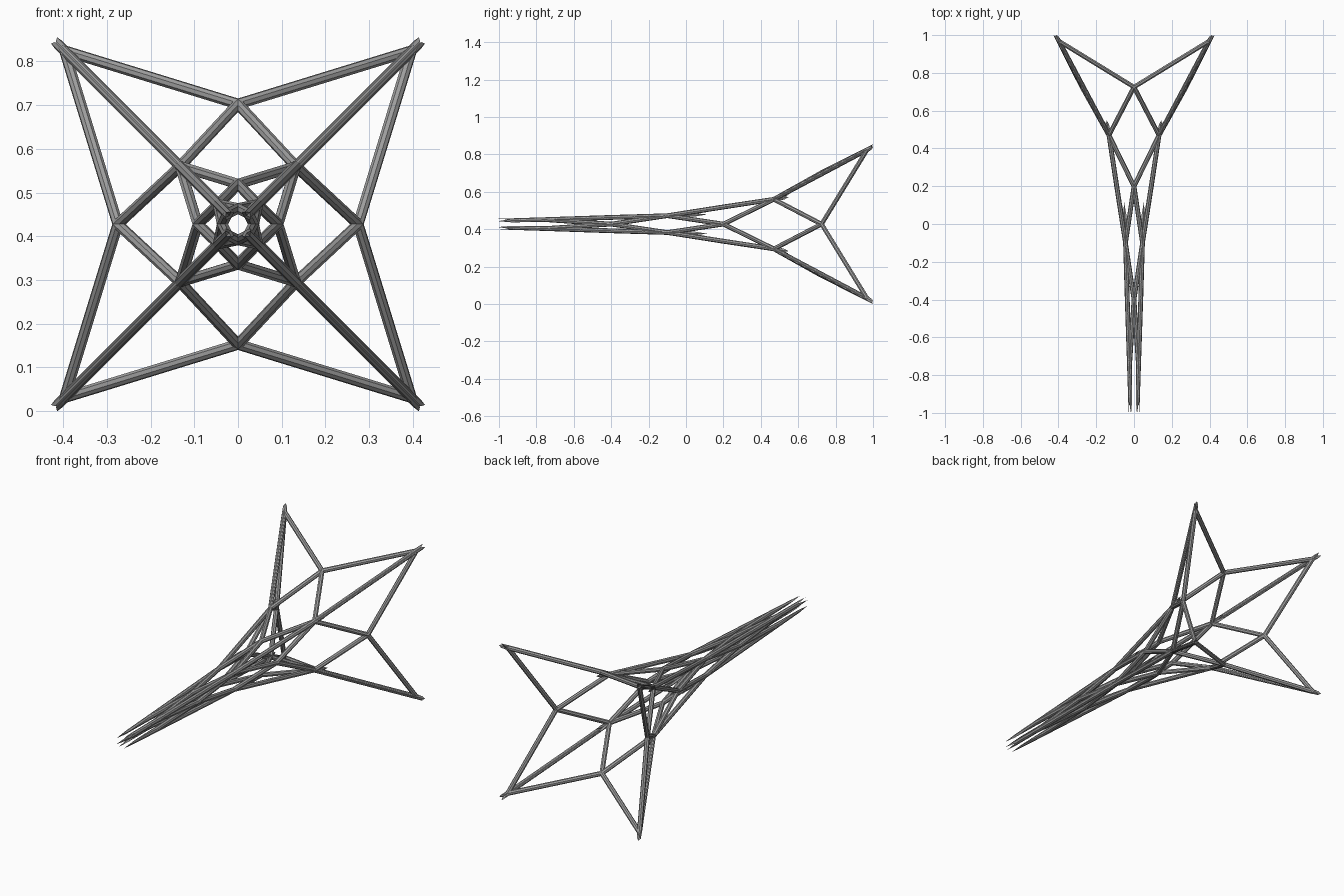
import bpy
import bmesh
from math import cos, sin, pi, sqrt
from mathutils import Vector, Matrix

cube = bpy.data.objects.get("Cube")
if cube:
    bpy.data.objects.remove(cube, do_unlink=True)

RADIUS = 0.0125
SIDES = 8
CENTRE = Vector((0, 0, 0.4275))

metal = bpy.data.materials.new("grey metal")
metal.use_nodes = True
GREY = (0.34, 0.34, 0.34, 1)
metal.diffuse_color = GREY
metal.node_tree.nodes["Principled BSDF"].inputs["Base Color"].default_value = GREY


def mitred_loop(bm, nodes):
    """Sweep a round bar along a closed triangle with sharp mitred corners."""
    normal = (nodes[1] - nodes[0]).cross(nodes[2] - nodes[0]).normalized()
    rings = []
    for i, p in enumerate(nodes):
        to_prev = (nodes[i - 1] - p).normalized()
        to_next = (nodes[(i + 1) % 3] - p).normalized()
        outward = -(to_prev + to_next).normalized()
        sin_half = sqrt((1 - to_prev.dot(to_next)) / 2)
        ring = []
        for k in range(SIDES):
            a = 2 * pi * k / SIDES
            offset = outward * (cos(a) / sin_half) + normal * sin(a)
            ring.append(bm.verts.new(p + offset * RADIUS))
        rings.append(ring)
    for i in range(3):
        a, b = rings[i], rings[(i + 1) % 3]
        for k in range(SIDES):
            j = (k + 1) % SIDES
            bm.faces.new((a[k], a[j], b[j], b[k]))


def frame(name, outer, side, inner):
    """Eight triangles around the long axis; corners are (offset, y)."""
    bm = bmesh.new()
    for quarter in range(4):
        turn = Matrix.Rotation(quarter * pi / 2, 3, 'Y')
        for swap in (False, True):
            nodes = []
            for offset, y, diagonal in ((*outer, True), (*side, False), (*inner, True)):
                across, up = offset, offset if diagonal else 0
                if swap:
                    across, up = up, across
                nodes.append(CENTRE + turn @ Vector((across, y, up)))
            mitred_loop(bm, nodes)
    bmesh.ops.recalc_face_normals(bm, faces=bm.faces)
    mesh = bpy.data.meshes.new(name)
    bm.to_mesh(mesh)
    bm.free()
    mesh.materials.append(metal)
    obj = bpy.data.objects.new(name, mesh)
    bpy.context.collection.objects.link(obj)


# Diagonal nodes shared by neighbouring frames, from wide end to narrow end
tip, waist, neck, tail = (0.397, 0.968), (0.1325, 0.47), (0.045, -0.1), (0.024, -0.755)

frame("flared_frame", tip, (0.275, 0.725), waist)
frame("middle_frame", waist, (0.092, 0.2), neck)
frame("tail_frame", neck, (0.036, -0.4), tail)
